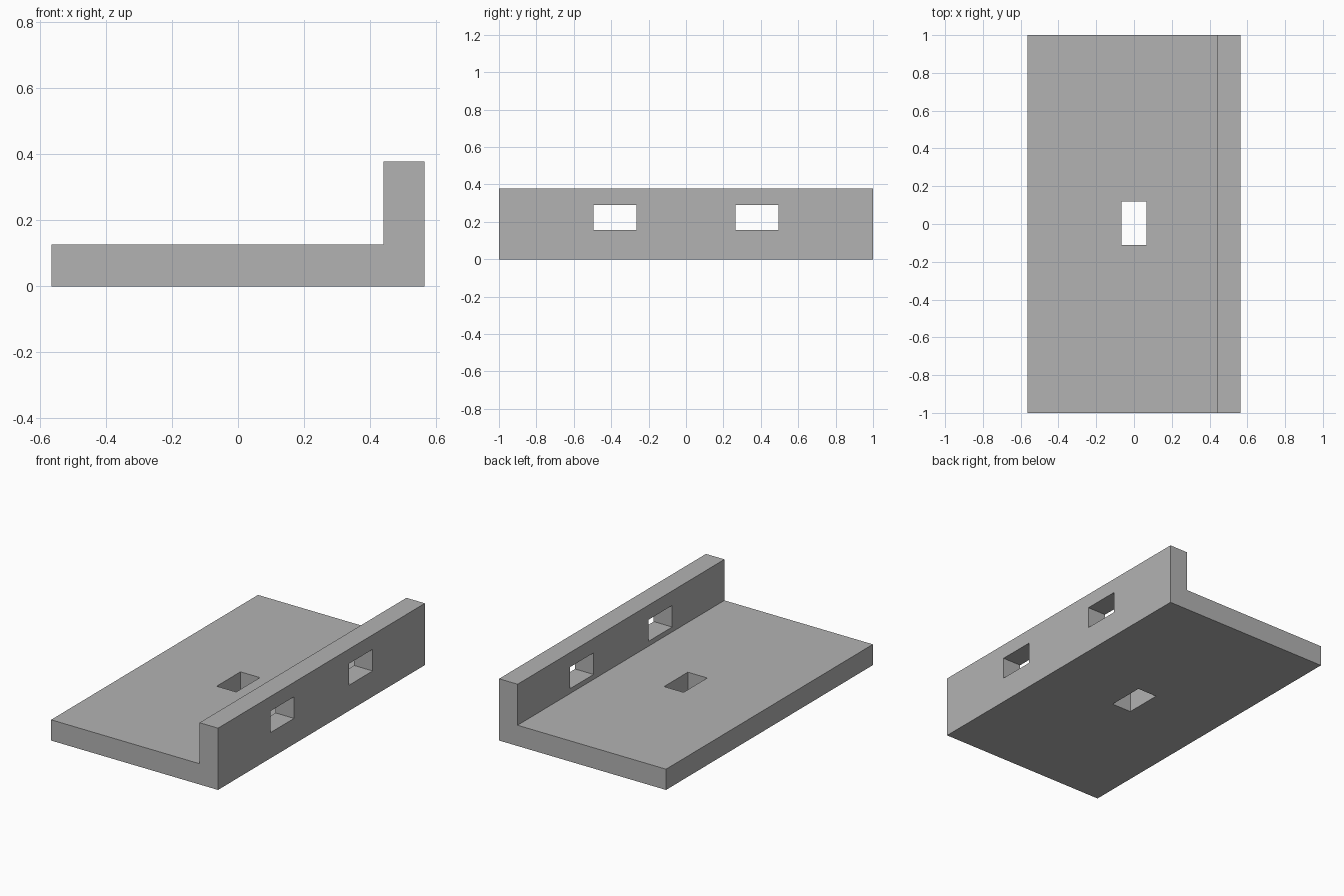
import bpy
import bmesh
from mathutils import Vector

if "Cube" in bpy.data.objects:
    bpy.data.objects.remove(bpy.data.objects["Cube"], do_unlink=True)

grey = bpy.data.materials.new("plain_grey")
grey.use_nodes = True
grey.diffuse_color = (0.45, 0.45, 0.45, 1)
grey.node_tree.nodes["Principled BSDF"].inputs["Base Color"].default_value = grey.diffuse_color

HALF_WIDTH, WALL_X = 0.565, 0.44
FLOOR, TOP = 0.127, 0.378


def add_object(name, bm):
    bmesh.ops.recalc_face_normals(bm, faces=bm.faces)
    mesh = bpy.data.meshes.new(name)
    bm.to_mesh(mesh)
    bm.free()
    mesh.materials.append(grey)
    obj = bpy.data.objects.new(name, mesh)
    bpy.context.collection.objects.link(obj)
    return obj


# L-shaped bracket: section in x and z, extruded along y
section = [(-HALF_WIDTH, 0), (HALF_WIDTH, 0), (HALF_WIDTH, TOP),
           (WALL_X, TOP), (WALL_X, FLOOR), (-HALF_WIDTH, FLOOR)]
bm = bmesh.new()
end = bm.faces.new([bm.verts.new((x, -1, z)) for x, z in section])
ext = bmesh.ops.extrude_face_region(bm, geom=[end])
moved = [v for v in ext["geom"] if isinstance(v, bmesh.types.BMVert)]
bmesh.ops.translate(bm, verts=moved, vec=(0, 2, 0))
bracket = add_object("angle_bracket", bm)

# Rectangular slots: one through the plate, two through the wall
slots = [("plate_slot", (0, 0.003, FLOOR / 2), (0.132, 0.23, 0.3))]
for label, y in (("front", -0.38), ("back", 0.38)):
    slots.append((label + "_wall_slot", (0.5, y, 0.223), (0.3, 0.23, 0.132)))

for name, centre, size in slots:
    bm = bmesh.new()
    bmesh.ops.create_cube(bm, size=1)
    for v in bm.verts:
        v.co = v.co * Vector(size) + Vector(centre)
    cutter = add_object(name + "_cutter", bm)
    cutter.hide_render = True
    cutter.hide_set(True)
    cut = bracket.modifiers.new(name, "BOOLEAN")
    cut.operation = "DIFFERENCE"
    cut.solver = "EXACT"
    cut.object = cutter
